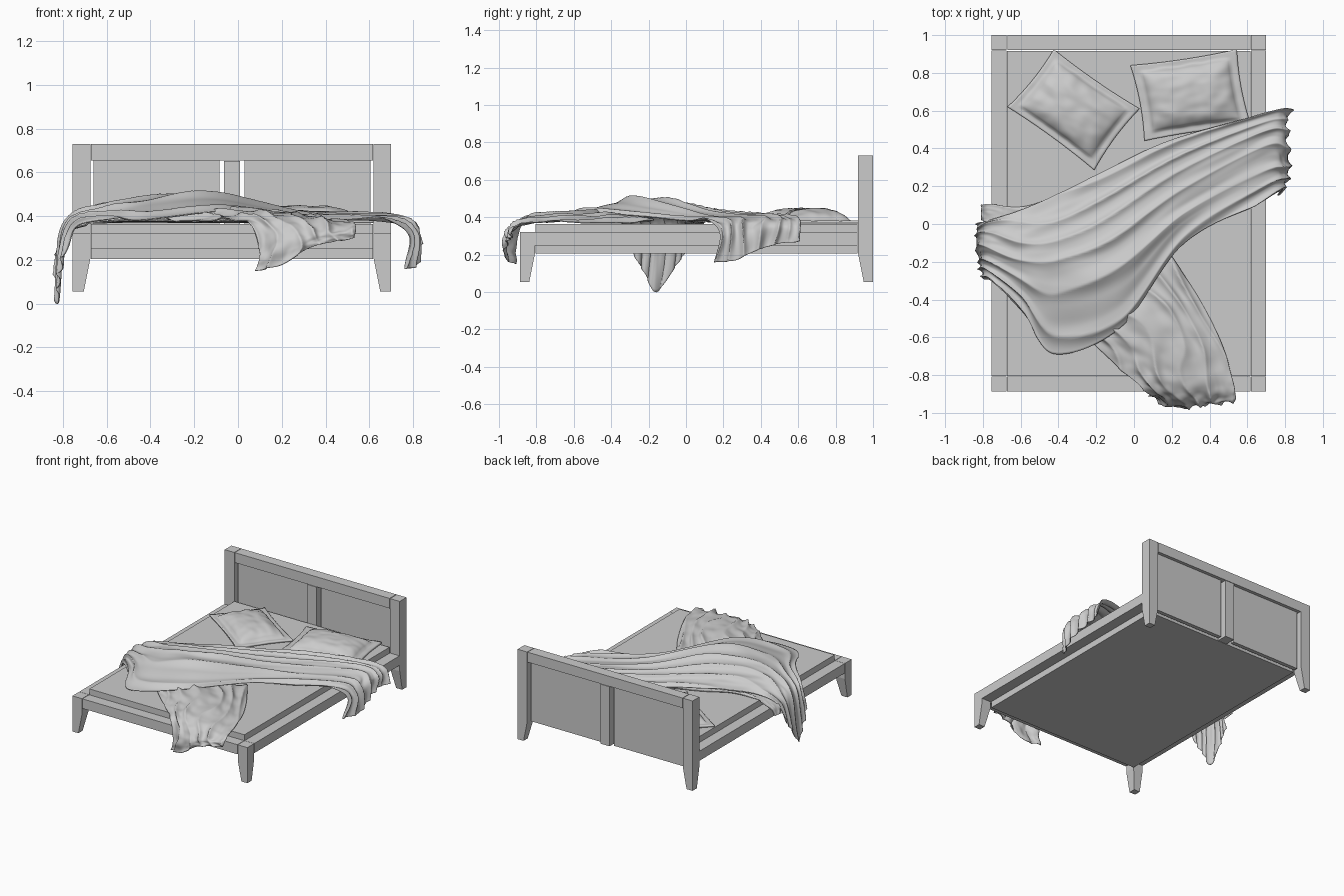
import bpy, bmesh, math
from mathutils import Vector, noise

if "Cube" in bpy.data.objects:
    bpy.data.objects.remove(bpy.data.objects["Cube"])

X0, X1, Y0, Y1, W = -0.755, 0.70, -0.888, 1.0, 0.08   # outer frame and post width


def finish(name, bm, smooth=False):
    bmesh.ops.recalc_face_normals(bm, faces=bm.faces) if not smooth else None
    me = bpy.data.meshes.new(name)
    bm.to_mesh(me)
    bm.free()
    ob = bpy.data.objects.new(name, me)
    bpy.context.collection.objects.link(ob)
    if smooth:
        for p in me.polygons:
            p.use_smooth = True
    return ob


def box(name, x0, x1, y0, y1, z0, z1):
    bm = bmesh.new()
    bmesh.ops.create_cube(bm, size=1)
    for v in bm.verts:
        v.co = ((x0 + x1) / 2 + v.co.x * (x1 - x0), (y0 + y1) / 2 + v.co.y * (y1 - y0),
                (z0 + z1) / 2 + v.co.z * (z1 - z0))
    return finish(name, bm)


def post(name, x, y, dx, dy, top):
    """Post from outer corner (x, y), tapering on its inner sides below the rail."""
    bm = bmesh.new()
    rings = []
    for z, w in ((0.055, 0.05), (0.205, W), (top, W)):
        rings.append([bm.verts.new((x + a * dx * w, y + b * dy * w, z))
                      for a, b in ((0, 0), (1, 0), (1, 1), (0, 1))])
    for r, s in zip(rings, rings[1:]):
        for i in range(4):
            bm.faces.new((r[i], r[(i + 1) % 4], s[(i + 1) % 4], s[i]))
    bm.faces.new(rings[0])
    bm.faces.new(rings[-1])
    return finish(name, bm)


# Posts and side rails
for side, x, d in (("left", X0, 1), ("right", X1, -1)):
    post(side + "_front_leg", x, Y0, d, 1, 0.322)
    post(side + "_headboard_post", x, Y1, d, -1, 0.73)
    a, b = sorted((x, x + d * W))
    box(side + "_side_rail", a, b, Y0 + W + 0.002, Y1 - W - 0.002, 0.25, 0.322)

# Front rail and mattress platform
box("front_rail", X0 + W + 0.003, X1 - W - 0.003, Y0, Y0 + W, 0.25, 0.322)
box("mattress", X0 + W + 0.003, X1 - W - 0.003, Y0 + W + 0.003, Y1 - W - 0.003, 0.205, 0.365)

# Headboard
box("headboard_top_rail", X0 + W + 0.004, X1 - W - 0.004, Y1 - W, Y1, 0.655, 0.73)
box("headboard_stile", -0.065, 0.01, Y1 - W, Y1, 0.205, 0.652)
box("left_headboard_panel", -0.66, -0.085, 0.945, 0.975, 0.205, 0.655)
box("right_headboard_panel", 0.03, 0.605, 0.945, 0.975, 0.205, 0.655)


def pillow(name, corners, seed):
    """Stuffed cushion with a flat flange, stretched over four corners."""
    n = 44
    c = [Vector(p) for p in corners]
    bm = bmesh.new()
    bmesh.ops.create_grid(bm, x_segments=n, y_segments=n, size=1)
    for v in bm.verts:
        a, b = v.co.x, v.co.y
        ia, ib = abs(a) / 0.85, abs(b) / 0.82
        h = 0.382
        if ia < 1 and ib < 1:
            h += 0.066 * ((1 - ia ** 3) * (1 - ib ** 3)) ** 0.55
            h += 0.006 * noise.noise((a * 4, b * 4, seed))
        # sides drawn in slightly between the corners
        a2 = a * (1 - 0.05 * (1 - b * b))
        b2 = b * (1 - 0.05 * (1 - a * a))
        s, t = (a2 + 1) / 2, (b2 + 1) / 2
        p = c[0].lerp(c[1], s).lerp(c[3].lerp(c[2], s), t)
        v.co = (p.x, p.y, h + 0.004 * noise.noise((a * 3, b * 3, seed + 5)))
    new = bmesh.ops.extrude_face_region(bm, geom=bm.faces[:])["geom"]
    for v in new:
        if isinstance(v, bmesh.types.BMVert):
            v.co.z = 0.368
    bmesh.ops.recalc_face_normals(bm, faces=bm.faces)
    return finish(name, bm, True)


pillow("left_pillow", [(-0.67, 0.62), (-0.21, 0.285), (0.03, 0.61), (-0.425, 0.925)], 1)
pillow("right_pillow", [(0.055, 0.44), (0.62, 0.52), (0.545, 0.925), (-0.02, 0.84)], 9)


def spline(pts, t):
    """Catmull-Rom point at t in 0..1."""
    n = len(pts) - 1
    i = min(int(t * n), n - 1)
    f = t * n - i
    p1, p2 = pts[i], pts[i + 1]
    p0 = pts[i - 1] if i > 0 else p1 * 2 - p2
    p3 = pts[i + 2] if i + 2 <= n else p2 * 2 - p1
    return 0.5 * (2 * p1 + (p2 - p0) * f + (2 * p0 - 5 * p1 + 4 * p2 - p3) * f * f
                  + (3 * p1 - p0 - 3 * p2 + p3) * f ** 3)


def cloth(name, rows, nu, nv, folds, amp, seed):
    """Draped sheet through control rows, wrinkled lengthwise along its normals."""
    rows = [[Vector(p) for p in r] for r in rows]
    bm = bmesh.new()
    grid = []
    for i in range(nu + 1):
        u = i / nu
        line = [spline([r[k] for r in rows], u) for k in range(len(rows[0]))]
        grid.append([bm.verts.new(spline(line, j / nv)) for j in range(nv + 1)])
    for i in range(nu):
        for j in range(nv):
            bm.faces.new((grid[i][j], grid[i][j + 1], grid[i + 1][j + 1], grid[i + 1][j]))
    bm.normal_update()
    if sum(f.normal.z for f in bm.faces) < 0:
        bmesh.ops.reverse_faces(bm, faces=bm.faces)
        bm.normal_update()
    moves = []
    for i in range(nu + 1):
        for j in range(nv + 1):
            u, v = i / nu, j / nv
            ph = folds * v + 1.6 * noise.noise((u * 2.6, v * 1.8, seed))
            ridge = (1 - abs(math.sin(math.pi * ph))) ** 1.3
            strength = 0.65 + 0.8 * noise.noise((u * 5, v * 4, seed + 7))
            d = amp * (ridge * strength - 0.25) + 0.3 * amp * noise.noise((u * 11, v * 9, seed))
            moves.append((grid[i][j], grid[i][j].normal * d))
    for v, m in moves:
        v.co += m
        # rest on the mattress and rails
        if X0 + 0.07 < v.co.x < X1 - 0.07 and v.co.y > Y0 + 0.07:
            v.co.z = max(v.co.z, 0.372)
        elif X0 < v.co.x < X1 and v.co.y > Y0:
            v.co.z = max(v.co.z, 0.33) if v.co.z > 0.27 else v.co.z
    ob = finish(name, bm, True)
    s = ob.modifiers.new("thickness", "SOLIDIFY")
    s.thickness = 0.005
    return ob


# Main throw, lying diagonally and hanging off both sides
cloth("blanket", [
    [(-.83, .0, .22), (-.84, -.07, .12), (-.83, -.16, .0), (-.82, -.22, .10), (-.80, -.29, .22)],
    [(-.78, .02, .34), (-.79, -.06, .36), (-.79, -.14, .36), (-.78, -.22, .36), (-.74, -.32, .36)],
    [(-.62, .07, .40), (-.63, -.06, .44), (-.62, -.18, .45), (-.61, -.31, .43), (-.58, -.48, .39)],
    [(-.42, .15, .40), (-.41, .0, .45), (-.40, -.18, .49), (-.41, -.40, .46), (-.42, -.69, .39)],
    [(-.18, .27, .40), (-.15, .10, .44), (-.11, -.12, .49), (-.09, -.33, .48), (-.07, -.55, .43)],
    [(.18, .44, .40), (.22, .29, .42), (.25, .14, .42), (.26, .02, .42), (.26, -.11, .40)],
    [(.64, .57, .40), (.67, .48, .41), (.68, .38, .40), (.68, .25, .40), (.66, .11, .38)],
    [(.79, .61, .37), (.80, .50, .36), (.80, .37, .35), (.80, .27, .34), (.79, .18, .31)],
    [(.84, .61, .27), (.80, .50, .26), (.82, .37, .22), (.82, .26, .17), (.76, .15, .16)],
], 180, 100, 6, 0.028, 3)

# Lower part emerging from under the throw and hanging over the front
cloth("blanket_tail", [
    [(-.33, -.52, .385), (-.20, -.40, .40), (.0, -.28, .40), (.20, -.17, .38)],
    [(-.20, -.65, .385), (-.03, -.57, .43), (.17, -.46, .42), (.35, -.40, .378)],
    [(-.06, -.78, .385), (.11, -.73, .42), (.30, -.66, .41), (.46, -.62, .378)],
    [(.05, -.87, .37), (.18, -.88, .39), (.38, -.85, .385), (.52, -.82, .372)],
    [(.10, -.91, .24), (.22, -.96, .30), (.38, -.95, .32), (.54, -.92, .345)],
    [(.08, -.91, .15), (.20, -.97, .18), (.34, -.96, .26), (.53, -.935, .30)],
], 110, 80, 5, 0.026, 12)

# Turned-under layer along the upper hem
cloth("blanket_underfold", [
    [(-.81, .10, .29), (-.81, .02, .28)],
    [(-.76, .105, .345), (-.76, .01, .345)],
    [(-.55, .10, .378), (-.55, .0, .38)],
    [(-.18, .25, .378), (-.14, .15, .38)],
    [(.18, .42, .378), (.22, .32, .38)],
], 60, 12, 2, 0.008, 20)
